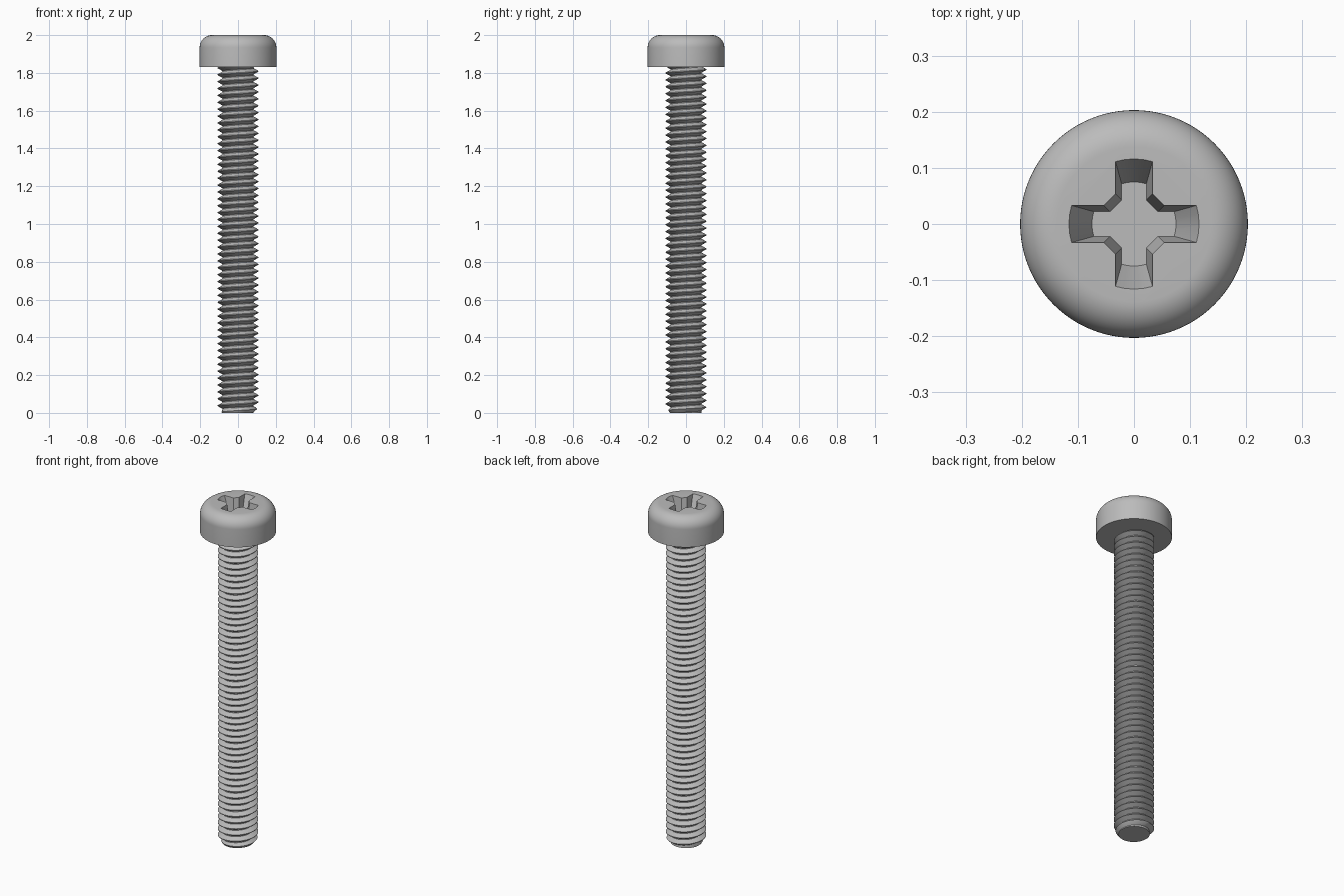
import bpy, bmesh, math

cube = bpy.data.objects.get("Cube")
if cube:
    bpy.data.objects.remove(cube, do_unlink=True)

HEAD_Z, TOP_Z = 1.83, 2.0        # underside and top of the head
HEAD_R, CORNER = 0.203, 0.065    # head radius and rounded shoulder
CREST, ROOT, PITCH = 0.108, 0.082, 0.0365
TAU = math.tau

steel = bpy.data.materials.new("Steel grey")
steel.use_nodes = True
steel.diffuse_color = (0.5, 0.5, 0.5, 1)
steel.node_tree.nodes["Principled BSDF"].inputs["Base Color"].default_value = (0.5, 0.5, 0.5, 1)


def make_object(name, bm):
    bmesh.ops.recalc_face_normals(bm, faces=bm.faces)
    mesh = bpy.data.meshes.new(name)
    bm.to_mesh(mesh)
    bm.free()
    mesh.materials.append(steel)
    obj = bpy.data.objects.new(name, mesh)
    bpy.context.collection.objects.link(obj)
    return obj


def activate(obj):
    bpy.ops.object.select_all(action="DESELECT")
    obj.select_set(True)
    bpy.context.view_layer.objects.active = obj


def bridge(bm, low, high):
    n = len(low)
    for i in range(n):
        j = (i + 1) % n
        bm.faces.new((low[i], low[j], high[j], high[i]))


# Pan head: stacked rings with a rounded shoulder
def build_head(sides=96, steps=12):
    bm = bmesh.new()
    profile = [(HEAD_R, HEAD_Z)]
    for k in range(steps + 1):
        a = math.pi / 2 * k / steps
        profile.append((HEAD_R - CORNER + CORNER * math.cos(a),
                        TOP_Z - CORNER + CORNER * math.sin(a)))
    rings = [[bm.verts.new((r * math.cos(TAU * i / sides), r * math.sin(TAU * i / sides), z))
              for i in range(sides)] for r, z in profile]
    for low, high in zip(rings, rings[1:]):
        bridge(bm, low, high)
    bm.faces.new(rings[0])
    bm.faces.new(rings[-1])
    return make_object("head", bm)


# Tapered cross recess: one arm outline turned four times, lofted downwards
def build_recess_cutter(depth=0.1):
    def outline(half, inner, reach):
        arm = [(inner, -half)]
        for t in (-1, -0.5, 0, 0.5, 1):
            y = half * t
            arm.append((math.sqrt(reach ** 2 - y ** 2), y))
        arm.append((inner, half))
        turns = [(1, 0), (0, 1), (-1, 0), (0, -1)]
        return [(x * c - y * s, x * s + y * c) for c, s in turns for x, y in arm]

    top, floor = outline(0.033, 0.054, 0.116), outline(0.022, 0.043, 0.075)
    rise = 0.2                   # carry the taper a little above the head
    bm = bmesh.new()
    low = [bm.verts.new((x, y, TOP_Z - depth)) for x, y in floor]
    high = [bm.verts.new((x + (x - u) * rise, y + (y - v) * rise, TOP_Z + depth * rise))
            for (x, y), (u, v) in zip(top, floor)]
    bridge(bm, low, high)
    bm.faces.new(low)
    bm.faces.new(high)
    return make_object("recess_cutter", bm)


# Threaded shank: a V profile swept on a right-handed helix, trimmed flat at both ends
def build_shank(sides=48):
    bm = bmesh.new()
    profile = [(0, ROOT), (0.1, ROOT), (0.5, CREST), (0.6, CREST)]
    rows = []
    for turn in range(-2, int(HEAD_Z / PITCH) + 3):
        for offset, radius in profile:
            row = []
            for i in range(sides + 1):
                a = TAU * i / sides
                z = PITCH * (turn + offset + i / sides)
                r = min(radius, 0.084 + max(z, 0) * 0.8)   # lead-in chamfer
                row.append(bm.verts.new((r * math.cos(a), r * math.sin(a), z)))
            rows.append(row)
    for low, high in zip(rows, rows[1:]):
        for i in range(sides):
            bm.faces.new((low[i], low[i + 1], high[i + 1], high[i]))
    bmesh.ops.remove_doubles(bm, verts=bm.verts, dist=1e-5)
    for z, normal in ((0, -1), (HEAD_Z + 0.005, 1)):
        bmesh.ops.bisect_plane(bm, geom=bm.verts[:] + bm.edges[:] + bm.faces[:],
                               plane_co=(0, 0, z), plane_no=(0, 0, normal), clear_outer=True)
    bmesh.ops.holes_fill(bm, edges=[e for e in bm.edges if e.is_boundary], sides=0)
    return make_object("threaded_shank", bm)


head = build_head()
cutter = build_recess_cutter()
cut = head.modifiers.new("recess", "BOOLEAN")
cut.operation, cut.solver, cut.object = "DIFFERENCE", "EXACT", cutter
activate(head)
bpy.ops.object.modifier_apply(modifier=cut.name)
bpy.data.objects.remove(cutter, do_unlink=True)

shank = build_shank()
for part in (head, shank):
    activate(part)
    bpy.ops.object.shade_smooth_by_angle(angle=math.radians(28))
